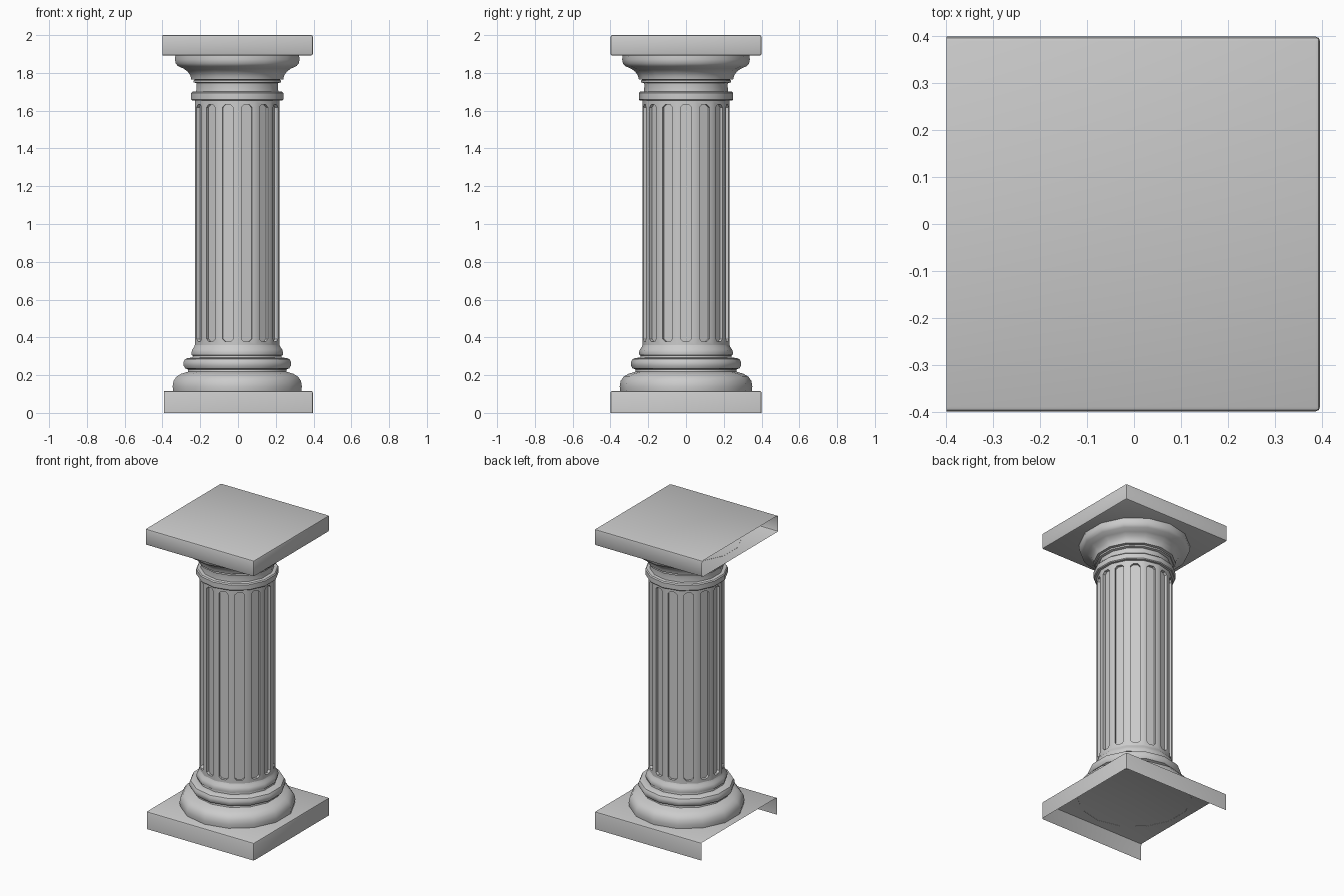
import bpy, bmesh, math
from mathutils import Vector

if "Cube" in bpy.data.objects:
    bpy.data.objects.remove(bpy.data.objects["Cube"])

SIDES = 14
STEP = 2 * math.pi / SIDES
CX = -0.004      # column axis sits slightly off the slab centre
SHAFT_R, SHAFT_Z0, SHAFT_Z1 = 0.23, 0.36, 1.655


def finish(bm, name, x=0.0):
    """Smooth faces, keep edges over 30 degrees sharp, link the object."""
    bm.normal_update()
    for f in bm.faces:
        f.smooth = True
    for e in bm.edges:
        e.smooth = e.calc_face_angle(0) < math.radians(30)
    me = bpy.data.meshes.new(name)
    bm.to_mesh(me)
    bm.free()
    ob = bpy.data.objects.new(name, me)
    ob.location.x = x
    bpy.context.collection.objects.link(ob)


def corner(k, r, z):
    a = -math.pi / 2 + k * STEP
    return Vector((r * math.cos(a), r * math.sin(a), z))


def lathe(name, profile):
    """Revolve (radius, z) points, listed bottom to top, in 14 steps."""
    bm = bmesh.new()
    rings = [[bm.verts.new(corner(k, r, z)) for k in range(SIDES)] for r, z in profile]
    for lo, hi in zip(rings, rings[1:]):
        for k in range(SIDES):
            n = (k + 1) % SIDES
            bm.faces.new((lo[k], lo[n], hi[n], hi[k]))
    finish(bm, name, CX)


def slab(name, x0, x1, z0, z1, open_bottom):
    """Softened slab with its left side left open."""
    bm = bmesh.new()
    bmesh.ops.create_cube(bm, size=1)
    for v in bm.verts:
        v.co = ((x0 + x1) / 2 + v.co.x * (x1 - x0), v.co.y * 0.8,
                (z0 + z1) / 2 + v.co.z * (z1 - z0))
    bm.normal_update()
    gone = [f for f in bm.faces if f.normal.x < -0.5 or (open_bottom and f.normal.z < -0.5)]
    bmesh.ops.delete(bm, geom=gone, context='FACES')
    bmesh.ops.bevel(bm, geom=[e for e in bm.edges if not e.is_boundary],
                    offset=0.01, segments=2, profile=0.5, affect='EDGES')
    finish(bm, name, 0)


def fluted_shaft(name):
    """Each side is a flat panel with a recessed, corner-cut flute."""
    bm = bmesh.new()
    w, cut, depth, b, t = 0.029, 0.014, 0.018, 0.378, 1.632
    outline = [(-w + cut, b), (w - cut, b), (w, b + cut), (w, t - cut),
               (w - cut, t), (-w + cut, t), (-w, t - cut), (-w, b + cut)]
    lo = [bm.verts.new(corner(k, SHAFT_R, SHAFT_Z0)) for k in range(SIDES)]
    hi = [bm.verts.new(corner(k, SHAFT_R, SHAFT_Z1)) for k in range(SIDES)]
    for k in range(SIDES):
        n = (k + 1) % SIDES
        mid = (corner(k, SHAFT_R, 0) + corner(n, SHAFT_R, 0)) / 2
        across = (corner(n, 1, 0) - corner(k, 1, 0)).normalized()
        inward = -mid.normalized() * depth
        rim = [bm.verts.new(mid + across * u + Vector((0, 0, z))) for u, z in outline]
        floor = [bm.verts.new(v.co + inward) for v in rim]
        bm.faces.new((lo[k], lo[n], rim[2], rim[1], rim[0], rim[7]))
        bm.faces.new((lo[n], hi[n], rim[3], rim[2]))
        bm.faces.new((hi[n], hi[k], rim[6], rim[5], rim[4], rim[3]))
        bm.faces.new((hi[k], lo[k], rim[7], rim[6]))
        for i in range(8):
            j = (i + 1) % 8
            bm.faces.new((rim[i], rim[j], floor[j], floor[i]))
        bm.faces.new(floor)
    finish(bm, name, CX)


# Square slabs at foot and top
slab("bottom_slab", -0.393, 0.397, 0.0, 0.116, True)
slab("top_slab", -0.4, 0.397, 1.892, 2.0, False)

# Moulded base
lathe("column_base", [
    (0.348, 0.115), (0.351, 0.14), (0.346, 0.17), (0.33, 0.192), (0.305, 0.207),
    (0.268, 0.218), (0.266, 0.23), (0.283, 0.236), (0.291, 0.25), (0.292, 0.268),
    (0.284, 0.284), (0.268, 0.291), (0.242, 0.293), (0.241, 0.304), (0.247, 0.306),
    (0.249, 0.32), (0.244, 0.336), (0.235, 0.348), (SHAFT_R, SHAFT_Z0)])

# Fluted shaft
fluted_shaft("fluted_shaft")

# Collar, neck and flaring capital
lathe("column_capital", [
    (SHAFT_R, SHAFT_Z1), (0.245, 1.655), (0.25, 1.66), (0.25, 1.693), (0.244, 1.7),
    (0.223, 1.702), (0.22, 1.735), (0.222, 1.746), (0.238, 1.75), (0.238, 1.76),
    (0.228, 1.763), (0.25, 1.766), (0.254, 1.785), (0.268, 1.806), (0.29, 1.822),
    (0.322, 1.836), (0.334, 1.85), (0.338, 1.87), (0.336, 1.893)])
